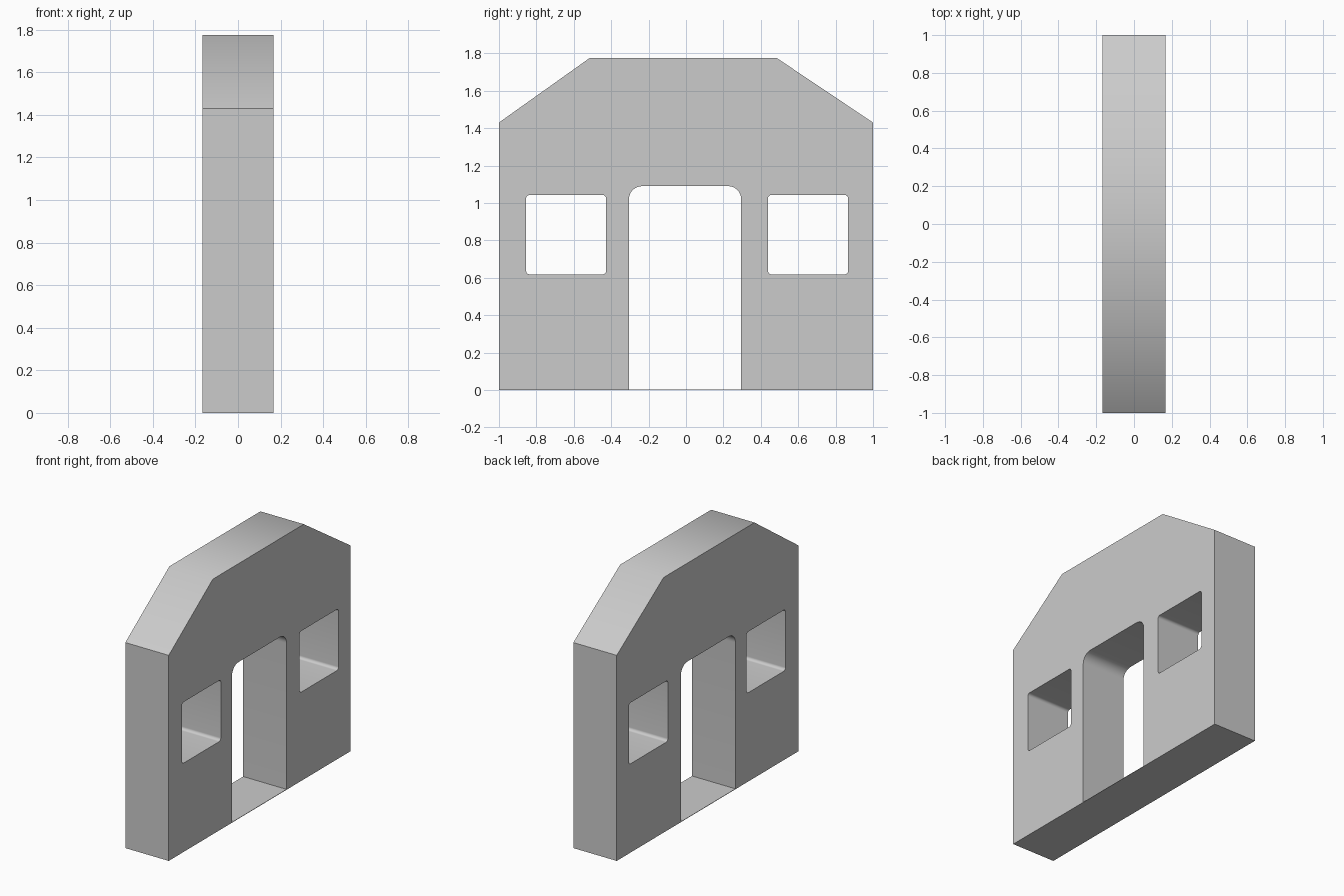
import bpy, bmesh
from math import sin, cos, pi, radians

if "Cube" in bpy.data.objects:
    bpy.data.objects.remove(bpy.data.objects["Cube"])

HALF = 0.167  # half wall thickness


def opening(y0, y1, z0, z1, r_bottom, r_top, steps=8):
    """Rectangle profile with rounded corners, counter-clockwise."""
    pts = []
    corners = [(y1, z1, -1, -1, r_top), (y0, z1, 1, -1, r_top),
               (y0, z0, 1, 1, r_bottom), (y1, z0, -1, 1, r_bottom)]
    for i, (y, z, sy, sz, r) in enumerate(corners):
        n = steps if r else 0
        for k in range(n + 1):
            a = pi / 2 * (i + k / max(n, 1))
            pts.append((y + r * (sy + cos(a)), z + r * (sz + sin(a))))
    return pts


# Gabled outline, doorway (leaving a thin sill) and two windows
outline = [(-1, 0), (1, 0), (1, 1.43), (0.485, 1.775), (-0.515, 1.775), (-1, 1.43)]
loops = [outline,
         opening(-0.305, 0.295, 0.003, 1.09, 0, 0.07),
         opening(-0.855, -0.427, 0.618, 1.043, 0.02, 0.02),
         opening(0.438, 0.867, 0.618, 1.043, 0.02, 0.02)]

# Fill the profile with its holes, then extrude through the thickness
bm = bmesh.new()
edges = []
for pts in loops:
    vs = [bm.verts.new((-HALF, y, z)) for y, z in pts]
    edges += [bm.edges.new((v, vs[i - 1])) for i, v in enumerate(vs)]
bmesh.ops.triangle_fill(bm, edges=edges, use_beauty=True, normal=(-1, 0, 0))
ext = bmesh.ops.extrude_face_region(bm, geom=bm.faces[:], use_keep_orig=True)
moved = [g for g in ext["geom"] if isinstance(g, bmesh.types.BMVert)]
bmesh.ops.translate(bm, verts=moved, vec=(2 * HALF, 0, 0))
bmesh.ops.recalc_face_normals(bm, faces=bm.faces[:])

mesh = bpy.data.meshes.new("gable_wall")
bm.to_mesh(mesh)
bm.free()
wall = bpy.data.objects.new("gable_wall", mesh)
bpy.context.collection.objects.link(wall)

# Soft shading over the roof bend and rounded corners, crisp elsewhere
bpy.context.view_layer.objects.active = wall
wall.select_set(True)
bpy.ops.object.shade_smooth_by_angle(angle=radians(40))
